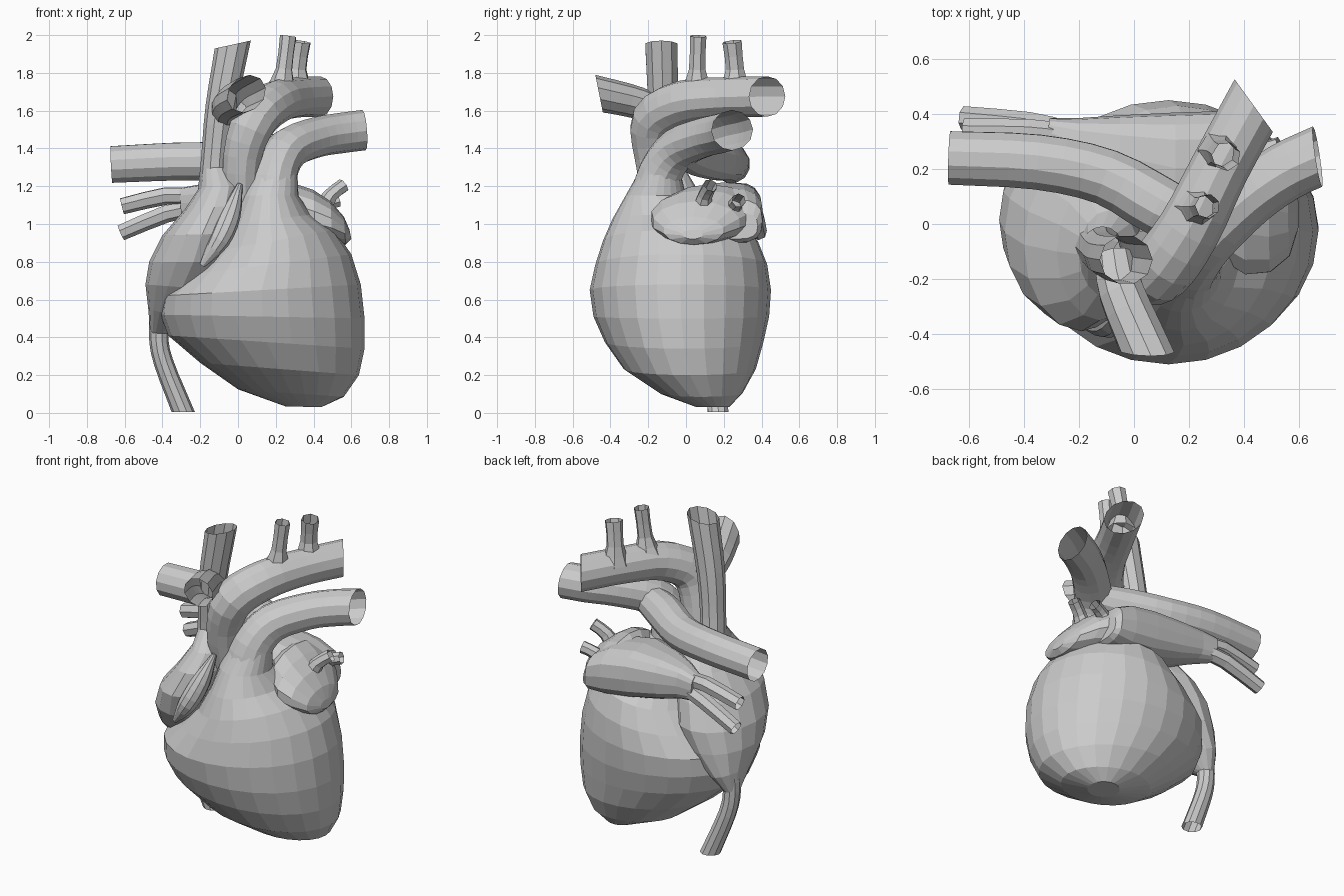
import bpy
import bmesh
from math import cos, sin, tau, copysign
from mathutils import Vector


def loft(name, rings, cap_start=False, cap_end=False):
    """Skin a list of equal-sized vertex rings into a flat-shaded object."""
    bm = bmesh.new()
    loops = [[bm.verts.new(p) for p in ring] for ring in rings]
    n = len(loops[0])
    for a, b in zip(loops, loops[1:]):
        for i in range(n):
            j = (i + 1) % n
            bm.faces.new((a[i], a[j], b[j], b[i]))
    for use, loop in ((cap_start, loops[0]), (cap_end, loops[-1])):
        if use:
            bmesh.ops.poke(bm, faces=[bm.faces.new(loop)])
    bmesh.ops.recalc_face_normals(bm, faces=bm.faces)
    mesh = bpy.data.meshes.new(name)
    bm.to_mesh(mesh)
    bm.free()
    obj = bpy.data.objects.new(name, mesh)
    bpy.context.collection.objects.link(obj)
    return obj


def chamber(name, sections, sides, power=1.0, **caps):
    """Each section: one side (x, z), opposite side (x, z), y min, y max."""
    def bend(t):
        return copysign(abs(t) ** power, t)
    rings = []
    for ax, az, bx, bz, y0, y1 in sections:
        a, b = Vector((ax, 0, az)), Vector((bx, 0, bz))
        mid = (a + b) / 2 + Vector((0, (y0 + y1) / 2, 0))
        u, v = (b - a) / 2, Vector((0, (y1 - y0) / 2, 0))
        rings.append([mid + u * bend(cos(tau * i / sides)) + v * bend(sin(tau * i / sides))
                      for i in range(sides)])
    return loft(name, rings, **caps)


def vessel(name, pts, sides=10, steps=3, end=None, **caps):
    """Open tube along a smooth path of (x, y, z, radius); end = normal of the cut."""
    p = [Vector(q) for q in pts]
    p = [2 * p[0] - p[1]] + p + [2 * p[-1] - p[-2]]
    path = []
    for k in range(1, len(p) - 2):
        a, b, c, d = p[k - 1:k + 3]
        for s in range(steps):
            t = s / steps
            path.append(0.5 * (2 * b + (c - a) * t + (2 * a - 5 * b + 4 * c - d) * t * t
                               + (3 * b - a - 3 * c + d) * t ** 3))
    path.append(p[-2])
    normal, rings = Vector((0.31, 0.9, 0.27)), []
    for k, q in enumerate(path):
        tangent = (path[min(k + 1, len(path) - 1)] - path[max(k - 1, 0)]).to_3d().normalized()
        normal = (normal - tangent * normal.dot(tangent)).normalized()
        side = tangent.cross(normal)
        rings.append([q.to_3d() + q.w * (normal * cos(tau * i / sides) + side * sin(tau * i / sides))
                      for i in range(sides)])
    if end:
        cut, centre = Vector(end), path[-1].to_3d()
        rings[-1] = [v - tangent * ((v - centre).dot(cut) / tangent.dot(cut)) for v in rings[-1]]
    return loft(name, rings, **caps)


# Ventricles, from the apex up to the outflow cone
chamber("ventricles", [
    (0.25, 0.035, 0.44, 0.03, 0.05, 0.23),
    (0.00, 0.125, 0.56, 0.085, -0.14, 0.30),
    (-0.20, 0.265, 0.64, 0.20, -0.33, 0.37),
    (-0.37, 0.41, 0.67, 0.34, -0.43, 0.41),
    (-0.41, 0.52, 0.67, 0.50, -0.49, 0.44),
    (-0.40, 0.62, 0.65, 0.68, -0.51, 0.45),
    (-0.28, 0.73, 0.60, 0.84, -0.48, 0.43),
    (-0.15, 0.85, 0.51, 0.97, -0.44, 0.38),
    (-0.05, 1.00, 0.39, 1.05, -0.39, 0.25),
    (0.02, 1.15, 0.32, 1.15, -0.32, 0.00),
    (0.08, 1.29, 0.315, 1.26, -0.25, -0.03),
], 24, cap_start=True)

# Right atrium with its raised front flap
chamber("right_atrium", [
    (-0.19, 1.30, -0.04, 1.30, -0.17, -0.01),
    (-0.20, 1.20, 0.02, 1.20, -0.27, 0.05),
    (-0.28, 1.08, 0.03, 1.10, -0.35, 0.15),
    (-0.40, 0.94, 0.02, 0.95, -0.39, 0.24),
    (-0.47, 0.80, 0.00, 0.80, -0.35, 0.29),
    (-0.49, 0.68, -0.10, 0.65, -0.25, 0.28),
    (-0.475, 0.55, -0.28, 0.50, -0.08, 0.25),
    (-0.465, 0.42, -0.37, 0.42, 0.09, 0.19),
], 16)
vessel("right_auricle", [(0.01, -0.25, 1.21, 0.015), (-0.04, -0.31, 1.05, 0.055),
                         (-0.10, -0.36, 0.91, 0.055), (-0.19, -0.36, 0.78, 0.015)],
       10, 3, cap_start=True, cap_end=True)

# Left auricle on the side, left atrium running across the back
chamber("left_auricle", [
    (0.59, 0.97, 0.60, 0.92, -0.02, 0.09),
    (0.56, 1.04, 0.57, 0.89, -0.12, 0.20),
    (0.49, 1.12, 0.50, 0.89, -0.18, 0.29),
    (0.40, 1.18, 0.41, 0.89, -0.19, 0.36),
    (0.31, 1.21, 0.31, 0.92, -0.13, 0.38),
    (0.24, 1.18, 0.24, 0.96, -0.02, 0.36),
], 14, cap_start=True, cap_end=True)
chamber("left_atrium", [
    (0.45, 1.06, 0.46, 0.92, 0.15, 0.38),
    (0.42, 1.13, 0.43, 0.90, 0.10, 0.405),
    (0.32, 1.19, 0.32, 0.89, 0.00, 0.41),
    (0.15, 1.22, 0.15, 0.91, 0.00, 0.405),
    (-0.05, 1.22, -0.05, 0.96, 0.10, 0.395),
    (-0.20, 1.21, -0.20, 1.01, 0.20, 0.385),
    (-0.31, 1.19, -0.30, 1.03, 0.28, 0.385),
], 16, 0.7, cap_start=True, cap_end=True)

# Great vessels
vessel("pulmonary_trunk", [(0.175, -0.16, 1.12, 0.145), (0.20, -0.13, 1.28, 0.12),
                           (0.27, -0.04, 1.40, 0.112), (0.42, 0.10, 1.46, 0.107),
                           (0.55, 0.19, 1.482, 0.107), (0.667, 0.245, 1.497, 0.107)],
       12, end=(1, 0.15, 0.08))
vessel("right_pulmonary_artery", [(0.28, -0.02, 1.39, 0.09), (0.10, 0.06, 1.365, 0.11),
                                  (-0.10, 0.17, 1.335, 0.105), (-0.35, 0.225, 1.33, 0.103),
                                  (-0.67, 0.24, 1.315, 0.10)], 12)
vessel("aorta", [(0.02, -0.12, 1.10, 0.10), (0.025, -0.17, 1.36, 0.105),
                 (0.09, -0.17, 1.55, 0.12), (0.20, -0.02, 1.645, 0.115),
                 (0.31, 0.20, 1.67, 0.107), (0.435, 0.43, 1.675, 0.107)],
       12, end=(0.8, 0.58, 0))
vessel("superior_vena_cava", [(-0.13, -0.08, 1.15, 0.085), (-0.12, -0.10, 1.35, 0.075),
                              (-0.09, -0.12, 1.62, 0.082), (-0.028, -0.13, 1.95, 0.09)],
       end=(-0.22, 0, 1))
vessel("brachiocephalic_vein", [(-0.07, -0.12, 1.58, 0.075), (-0.045, -0.25, 1.64, 0.085),
                                (0.045, -0.46, 1.69, 0.093)], end=(0, -1, -0.2))
vessel("inferior_vena_cava", [(-0.40, 0.14, 0.60, 0.06), (-0.42, 0.14, 0.42, 0.052),
                              (-0.395, 0.15, 0.27, 0.052), (-0.29, 0.17, 0.005, 0.057)],
       end=(0, 0, 1))

# Small branches: arch arteries and lung veins
branches = {
    "arch_artery_front": [(0.23, 0.06, 1.71, 0.085), (0.245, 0.06, 1.82, 0.045), (0.267, 0.065, 1.995, 0.045)],
    "arch_artery_back": [(0.315, 0.26, 1.71, 0.085), (0.315, 0.26, 1.82, 0.05), (0.335, 0.245, 1.965, 0.053)],
    "right_vein_upper": [(-0.24, 0.32, 1.14, 0.045), (-0.38, 0.335, 1.15, 0.048), (-0.615, 0.34, 1.095, 0.045)],
    "right_vein_lower": [(-0.24, 0.33, 1.08, 0.045), (-0.38, 0.36, 1.055, 0.048), (-0.62, 0.385, 0.955, 0.044)],
    "left_vein_upper": [(0.43, 0.08, 1.05, 0.06), (0.49, 0.10, 1.15, 0.04), (0.56, 0.13, 1.205, 0.038)],
    "left_vein_lower": [(0.40, 0.24, 1.04, 0.06), (0.46, 0.26, 1.10, 0.038), (0.53, 0.28, 1.125, 0.038)],
}
for name, pts in branches.items():
    vessel(name, pts, 7, 2)
